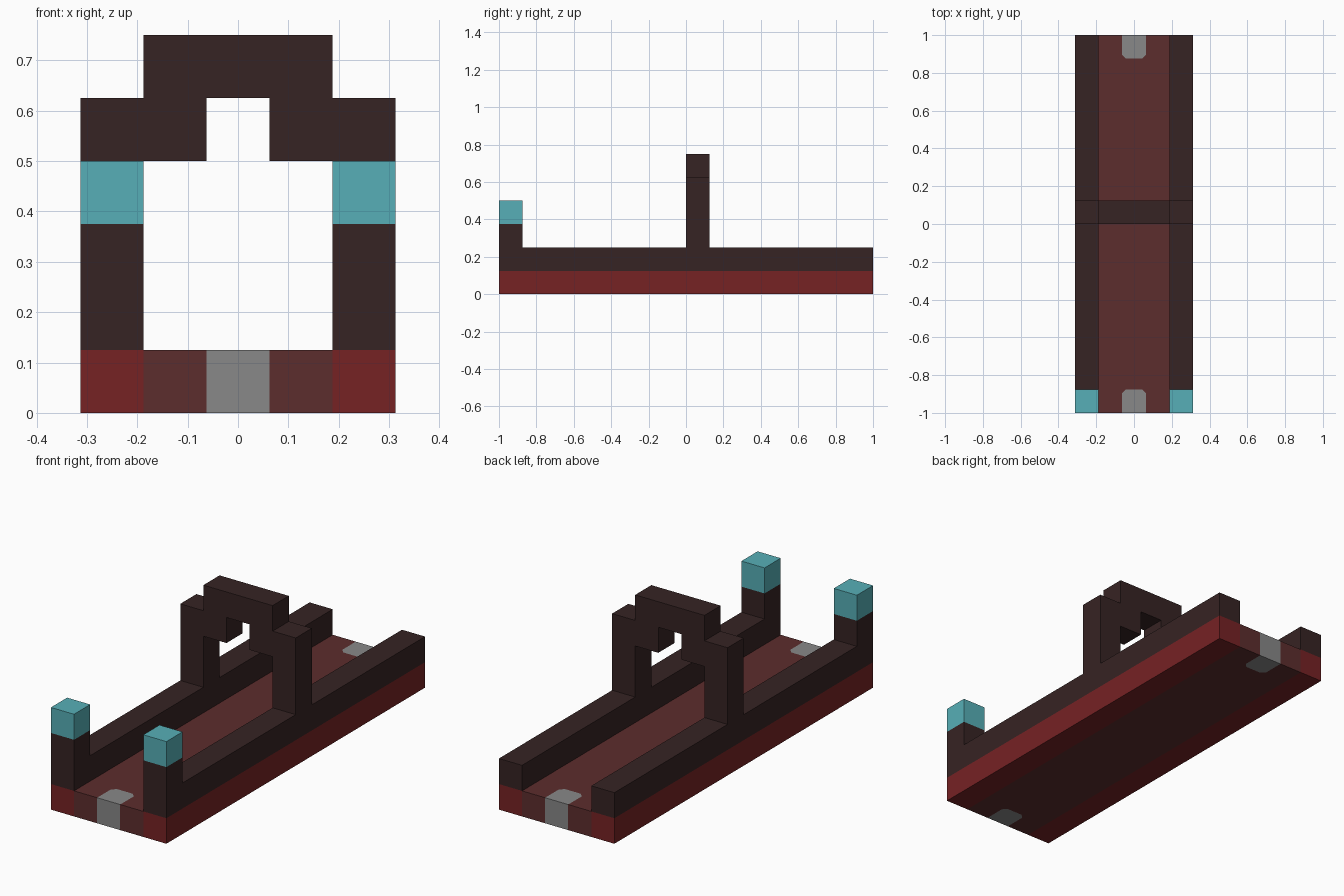
import bpy
import bmesh
from mathutils import Vector

old = bpy.data.objects.get("Cube")
if old:
    bpy.data.objects.remove(old, do_unlink=True)

U = 0.125  # one building block


def material(name, rgb):
    linear = [((c / 255 + 0.055) / 1.055) ** 2.4 for c in rgb]
    m = bpy.data.materials.new(name)
    m.use_nodes = True
    m.diffuse_color = (*linear, 1)
    m.node_tree.nodes["Principled BSDF"].inputs["Base Color"].default_value = (*linear, 1)
    return m


dark_wood = material("dark wood", (54, 35, 35))
red_paint = material("red paint", (118, 34, 36))
floor_wood = material("floor wood", (92, 45, 45))
grey_metal = material("grey metal", (136, 136, 136))
cyan_glow = material("cyan", (87, 175, 183))


def prism(name, outline, axis, start, end, mat):
    """Extrude a 2D outline (in blocks) along an axis; outline holds the other two axes in order."""
    def place(p):
        co = list(p)
        co.insert(axis, start)
        return Vector(co) * U

    bm = bmesh.new()
    face = bm.faces.new([bm.verts.new(place(p)) for p in outline])
    top = bmesh.ops.extrude_face_region(bm, geom=[face])["geom"]
    shift = Vector((0, 0, 0))
    shift[axis] = (end - start) * U
    bmesh.ops.translate(bm, vec=shift, verts=[v for v in top if isinstance(v, bmesh.types.BMVert)])
    bmesh.ops.recalc_face_normals(bm, faces=bm.faces)
    mesh = bpy.data.meshes.new(name)
    bm.to_mesh(mesh)
    bm.free()
    mesh.materials.append(mat)
    obj = bpy.data.objects.new(name, mesh)
    bpy.context.collection.objects.link(obj)
    return obj


def rect(a0, a1, b0, b1):
    return [(a0, b0), (a1, b0), (a1, b1), (a0, b1)]


# Metal end plates with clipped inner corners, set into the floor
c = 0.16
plate = [(-0.5, -8), (-0.5, -7 - c), (-0.5 + c, -7), (0.5 - c, -7), (0.5, -7 - c), (0.5, -8)]
back_plate = [(-x, -y) for x, y in plate]
prism("front_end_plate", plate, 2, 0, 1, grey_metal)
prism("back_end_plate", back_plate, 2, 0, 1, grey_metal)

# Floor, notched around the end plates
floor = [(-1.5, -8), *plate, (1.5, -8), (1.5, 8), *back_plate, (-1.5, 8)]
prism("floor", floor, 2, 0, 1, floor_wood)

# Side sills, rails with front posts, and post caps
rail = [(-8, 1), (8, 1), (8, 2), (-7, 2), (-7, 3), (-8, 3)]
for side, x in (("right", -2.5), ("left", 1.5)):
    prism(side + "_sill", rect(-8, 8, 0, 1), 0, x, x + 1, red_paint)
    prism(side + "_rail", rail, 0, x, x + 1, dark_wood)
    prism(side + "_post_cap", rect(-8, -7, 3, 4), 0, x, x + 1, cyan_glow)

# Stepped arch across the middle
half = [(0.5, 5), (0.5, 4), (1.5, 4), (1.5, 2), (2.5, 2), (2.5, 5), (1.5, 5), (1.5, 6)]
arch = half + [(-x, z) for x, z in reversed(half)]
prism("arch", arch, 1, 0, 1, dark_wood)
